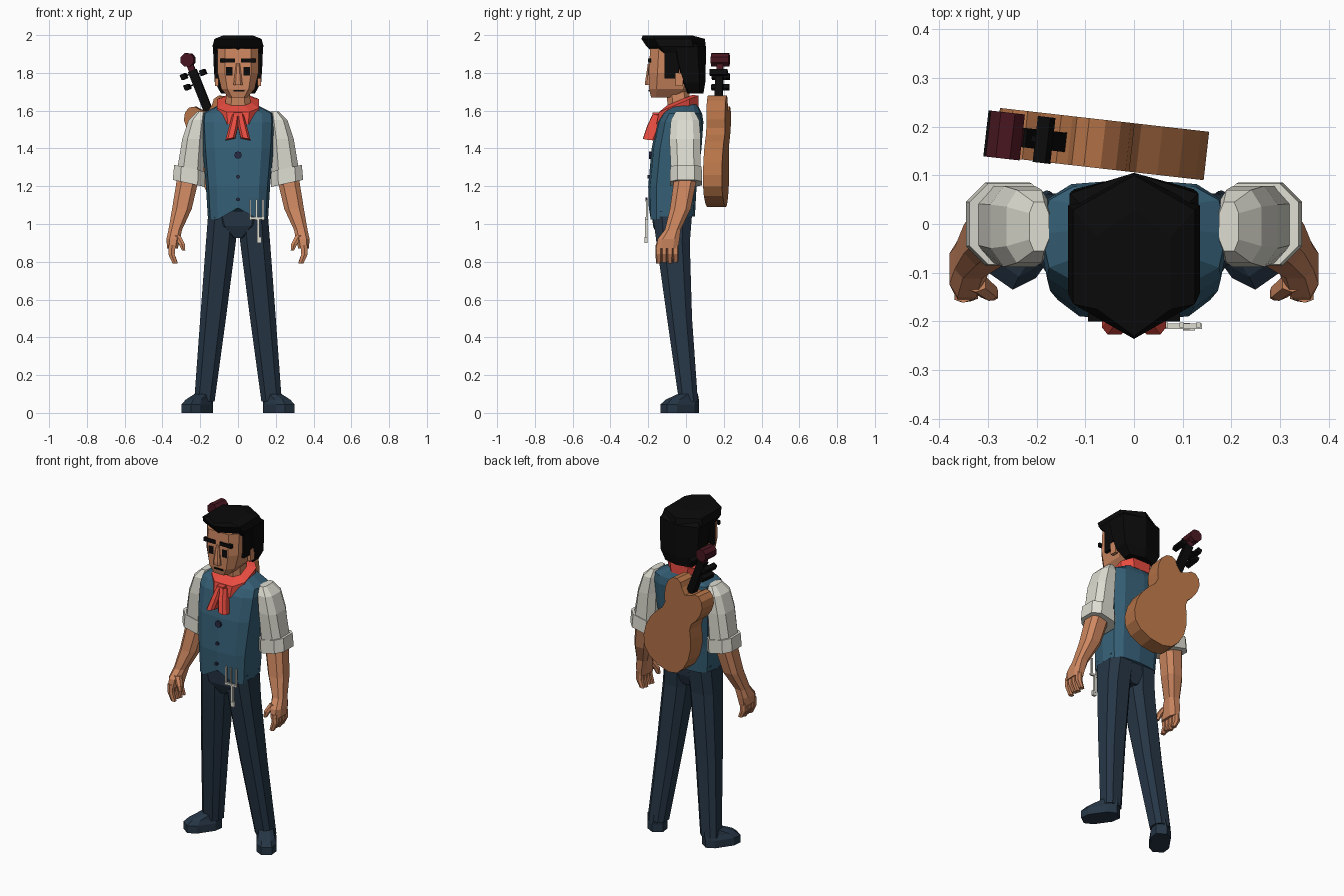
import bpy, bmesh, math
from mathutils import Matrix, Vector

if "Cube" in bpy.data.objects:
    bpy.data.objects.remove(bpy.data.objects["Cube"])


def material(name, rgb):
    lin = [((c / 255 + 0.055) / 1.055) ** 2.4 if c > 10 else c / 255 / 12.92 for c in rgb]
    m = bpy.data.materials.new(name)
    m.diffuse_color = (*lin, 1)
    m.use_nodes = True
    m.node_tree.nodes["Principled BSDF"].inputs["Base Color"].default_value = m.diffuse_color
    return m


SKIN = material("skin", (205, 135, 96))
VEST = material("vest blue", (53, 95, 118))
PANTS = material("trouser navy", (38, 54, 70))
WHITE = material("shirt white", (222, 221, 210))
RED = material("scarf red", (232, 76, 64))
BLACK = material("hair black", (10, 10, 10))
WOOD = material("wood brown", (182, 116, 72))
MAROON = material("dark red wood", (72, 22, 32))
BUTTON = material("button navy", (40, 42, 68))


def finish(name, bm, mat):
    bmesh.ops.recalc_face_normals(bm, faces=bm.faces)
    me = bpy.data.meshes.new(name)
    bm.to_mesh(me)
    bm.free()
    me.materials.append(mat)
    ob = bpy.data.objects.new(name, me)
    bpy.context.collection.objects.link(ob)
    return ob


def loft(name, rings, mat, n=8, e=0.7, s=1, tilt=(0, 0), rot=0, flat=True):
    """Skin through rounded-square rings (z, cx, cy, rx, ry); s = side."""
    bm = bmesh.new()
    off = math.pi / n if flat else 0
    norm = math.cos(off) ** e
    loops = []
    for z, cx, cy, rx, ry in rings:
        loop = []
        for i in range(n):
            a = 2 * math.pi * i / n + off
            c, d = math.cos(a), math.sin(a)
            x = math.copysign(abs(c) ** e, c) / norm * rx
            y = math.copysign(abs(d) ** e, d) / norm * ry
            x, y = x * math.cos(rot) - y * math.sin(rot), x * math.sin(rot) + y * math.cos(rot)
            loop.append(bm.verts.new((s * (cx + x), cy + y, z + tilt[0] * x + tilt[1] * y)))
        loops.append(loop)
    for a, b in zip(loops, loops[1:]):
        for i in range(n):
            j = (i + 1) % n
            bm.faces.new((a[i], a[j], b[j], b[i]))
    bm.faces.new(loops[0])
    bm.faces.new(loops[-1])
    return finish(name, bm, mat)


def box(name, loc, size, mat, M=Matrix()):
    bm = bmesh.new()
    bmesh.ops.create_cube(bm, size=1, matrix=M @ Matrix.Translation(loc) @ Matrix.Diagonal((*size, 1)))
    return finish(name, bm, mat)


def cylinder(name, loc, r, depth, mat, M=Matrix(), n=8):
    bm = bmesh.new()
    bmesh.ops.create_cone(bm, cap_ends=True, segments=n, radius1=r, radius2=r, depth=depth,
                          matrix=M @ Matrix.Translation(loc) @ Matrix.Rotation(math.pi / 2, 4, 'X'))
    return finish(name, bm, mat)


# Vest, with a notch at the centre of the front hem
vest = loft("vest", [(1.04, 0, -.075, .16, .122), (1.2, 0, -.072, .17, .128), (1.4, 0, -.05, .188, .132),
                     (1.54, 0, -.03, .195, .122), (1.585, 0, -.02, .19, .105), (1.635, 0, -.01, .09, .07)],
            VEST, n=12, e=.6, flat=False)
for v in vest.data.vertices:
    if v.co.z < 1.05 and v.co.y < -.15:
        v.co.z = 1.085 if abs(v.co.x) < .01 else 1.025
for z, r in ((1.365, .02), (1.25, .01), (1.13, .01)):
    cylinder("vest_button", (0, -.187 - (1.4 - z) * .08, z), r, .012, BUTTON)

# Trousers and shoes
loft("hips", [(.925, 0, -.072, .03, .075), (.99, 0, -.075, .12, .1), (1.07, 0, -.075, .155, .105)], PANTS, e=.6)
for s in (-1, 1):
    loft("trouser_leg", [(1.04, .08, -.072, .079, .103), (.9, .091, -.068, .079, .088), (.5, .132, -.034, .068, .066),
                         (.06, .178, .013, .054, .05)], PANTS, s=s)
    loft("shoe", [(0, .215, -.033, .056, .103), (.045, .215, -.033, .056, .103), (.07, .205, -.02, .046, .09),
                  (.1, .182, .01, .04, .05)], PANTS, s=s, rot=math.radians(35))

# Arms: puffed sleeve, rolled cuff, forearm, hand
for s in (-1, 1):
    loft("sleeve", [(1.595, .195, -.005, .02, .05), (1.55, .215, -.005, .047, .075), (1.45, .235, -.005, .06, .083),
                    (1.26, .255, 0, .072, .078)], WHITE, s=s)
    loft("rolled_cuff", [(1.295, .255, 0, .083, .083), (1.215, .26, 0, .085, .085)], WHITE, s=s, tilt=(.22, 0))
    loft("forearm", [(1.24, .265, -.003, .058, .06), (1.08, .297, -.03, .052, .055), (.97, .332, -.07, .036, .042),
                     (.92, .343, -.092, .036, .058), (.87, .347, -.1, .028, .058)], SKIN, s=s)
    for i in range(4):
        y = -.145 + .03 * i
        loft("finger", [(.89, .35, y, .018, .015), (.84, .352, y, .017, .015), (.79 + .006 * (i % 2), .333, y, .013, .012)],
             SKIN, n=6, s=s)
    loft("thumb", [(.94, .325, -.12, .02, .018), (.895, .298, -.14, .016, .016), (.86, .288, -.145, .009, .011)],
         SKIN, n=6, s=s)

# Neck and scarf
loft("neck", [(1.58, 0, -.035, .07, .06), (1.74, 0, -.045, .06, .06)], SKIN)
loft("scarf_band", [(1.575, 0, -.045, .1, .112), (1.637, 0, -.038, .112, .105), (1.655, 0, -.035, .07, .065)],
     RED, tilt=(0, .42))
box("scarf_knot", (0, -.155, 1.565), (.045, .045, .05), RED)
for s in (-1, 1):
    loft("scarf_tail", [(1.58, .012, -.14, .018, .035), (1.515, .024, -.17, .025, .035), (1.45, .04, -.195, .026, .032)],
         RED, s=s, tilt=(-.2, -.1))

# Head and face
loft("head", [(1.67, 0, -.115, .05, .07), (1.715, 0, -.085, .088, .11), (1.8, 0, -.07, .108, .126),
              (1.93, 0, -.06, .108, .13)], SKIN, e=.5)
loft("nose", [(1.735, 0, -.192, .024, .024), (1.755, 0, -.194, .022, .022), (1.85, 0, -.19, .01, .012)], SKIN)
box("mouth", (.005, -.192, 1.706), (.06, .012, .009), BLACK)
for s in (-1, 1):
    box("eye", (s * .046, -.193, 1.81), (.034, .009, .045), BLACK)
    box("eyebrow", (s * .055, -.192, 1.865), (.078, .016, .022), BLACK)
    box("ear", (s * .113, -.035, 1.765), (.02, .04, .07), SKIN)
    box("sideburn", (s * .109, -.075, 1.845), (.022, .075, .15), BLACK)

# Hair: hexagonal overhanging top and a back piece (rings turned a quarter, so rx runs along y)
HEX = dict(n=6, e=.8, flat=False, rot=math.pi / 2)
loft("hair_top", [(1.905, 0, -.035, .135, .135), (1.94, 0, -.052, .157, .152), (1.98, 0, -.068, .168, .14),
                  (1.999, 0, -.1, .13, .085)], BLACK, **HEX)
loft("hair_back", [(1.69, 0, .045, .047, .1), (1.75, 0, .03, .072, .138), (1.86, 0, .012, .093, .146),
                   (1.94, 0, .005, .1, .148), (1.985, 0, -.03, .085, .1)], BLACK, **HEX)

# Watch chain hanging at the hip
for x in (.065, .098, .132):
    box("chain_strand", (x, -.207, 1.075), (.009, .01, .11), WHITE)
box("chain_bar", (.1, -.21, 1.03), (.08, .012, .012), WHITE)
box("chain_drop", (.108, -.21, .975), (.014, .014, .11), WHITE)
box("chain_fob", (.113, -.212, .915), (.024, .014, .03), WHITE)

# Stringed instrument slung on the back (local x = width, z = length)
G = (Matrix.Translation((.04, .152, 1.108)) @ Matrix.Rotation(math.radians(-6.5), 4, 'Z')
     @ Matrix.Rotation(math.radians(-21.9), 4, 'Y'))
half = [(.035, .55), (.055, .575), (.085, .582), (.115, .565), (.135, .53), (.137, .48), (.125, .43), (.105, .39),
        (.108, .35), (.135, .3), (.158, .24), (.168, .17), (.158, .1), (.13, .045), (.08, .012)]
outline = [(0, .525)] + half + [(0, 0)] + [(-u, v) for u, v in reversed(half)]
bm = bmesh.new()
face = bm.faces.new([bm.verts.new(G @ Vector((u, -.05, v))) for u, v in outline])
ext = bmesh.ops.extrude_face_region(bm, geom=[face])
bmesh.ops.translate(bm, vec=G.to_3x3() @ Vector((0, .1, 0)),
                    verts=[g for g in ext["geom"] if isinstance(g, bmesh.types.BMVert)])
finish("instrument_body", bm, WOOD)
box("instrument_neck", (0, -.005, .62), (.046, .04, .28), BLACK, G)
box("instrument_head", (0, -.005, .775), (.034, .034, .08), MAROON, G)
cylinder("instrument_scroll", (0, -.005, .82), .038, .095, MAROON, G)
for u, v in ((-.053, .746), (.05, .729), (-.057, .687)):
    box("tuning_peg", (u, -.005, v), (.028, .095, .028), BLACK, G)
    box("peg_rod", (u / 2, -.005, v), (abs(u), .012, .008), BLACK, G)
